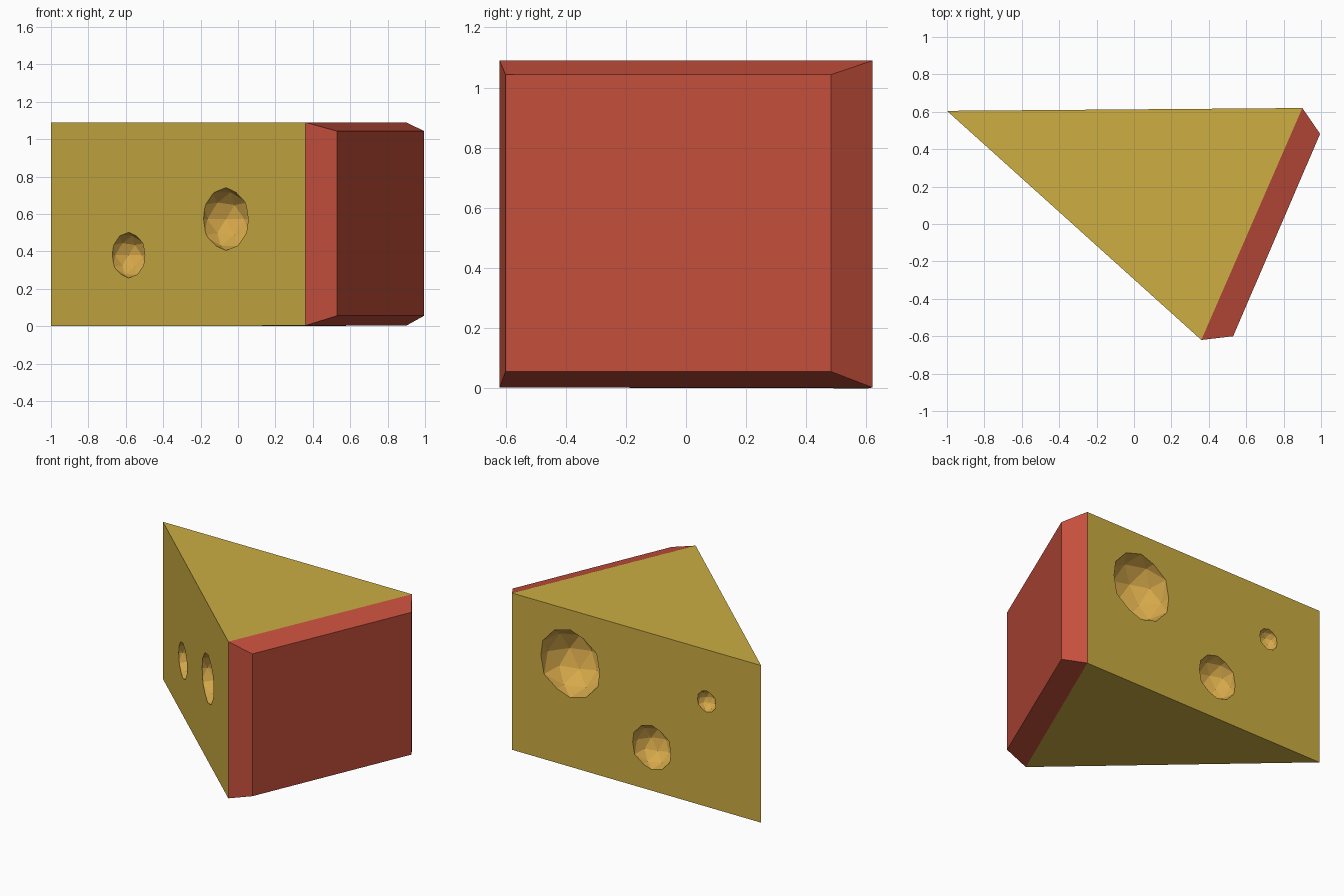
import bpy, bmesh
from mathutils import Vector

if "Cube" in bpy.data.objects:
    bpy.data.objects.remove(bpy.data.objects["Cube"])


def material(name, rgb):
    m = bpy.data.materials.new(name)
    m.diffuse_color = (*rgb, 1)
    m.use_nodes = True
    m.node_tree.nodes["Principled BSDF"].inputs["Base Color"].default_value = m.diffuse_color
    return m


yellow = material("cheese_yellow", (0.604, 0.42, 0.055))
orange = material("hole_orange", (0.67, 0.393, 0.069))
red = material("rind_red", (0.56, 0.078, 0.045))


def make_object(name, bm, *mats):
    bmesh.ops.recalc_face_normals(bm, faces=bm.faces)
    mesh = bpy.data.meshes.new(name)
    bm.to_mesh(mesh)
    bm.free()
    for m in mats:
        mesh.materials.append(m)
    ob = bpy.data.objects.new(name, mesh)
    bpy.context.collection.objects.link(ob)
    return ob


def loft(name, lower, upper, caps, *mats):
    """Join two matching rings with side faces; caps picks which ends to close."""
    bm = bmesh.new()
    a = [bm.verts.new(p) for p in lower]
    b = [bm.verts.new(p) for p in upper]
    n = len(a)
    for i in range(n):
        j = (i + 1) % n
        bm.faces.new((a[i], a[j], b[j], b[i]))
    if caps[0]:
        bm.faces.new(a[::-1])
    if caps[1]:
        bm.faces.new(b)
    return make_object(name, bm, *mats)


TIP, BACK, FRONT = Vector((-1, 0.605)), Vector((0.90, 0.62)), Vector((0.36, -0.62))
LOW, HIGH = 0.003, 1.09

# Triangular cheese body
corners = (TIP, FRONT, BACK)
wedge = loft("cheese_wedge", [(*c, 0.003 if c != TIP else 0.0) for c in corners],
             [(*c, HIGH) for c in corners], (True, True), yellow, orange)

# Bevelled rind on the wide end; its inner side is against the cheese
outer_front, outer_back = (0.53, -0.60), (0.995, 0.482)


def upright(p, q, z0, z1):
    return [(*p, z0), (*q, z0), (*q, z1), (*p, z1)]


rind = loft("rind", upright(FRONT, BACK, LOW, HIGH),
            upright(outer_front, outer_back, 0.056, 1.043), (False, True), red)
# orient the open shell outwards
bm = bmesh.new()
bm.from_mesh(rind.data)
centre = Vector((0.69, 0, 0.55))
for f in bm.faces:
    if f.normal.dot(f.calc_center_median() - centre) < 0:
        f.normal_flip()
bm.to_mesh(rind.data)
bm.free()

# Round holes centred on the two cut sides: side start, side end, x, z, radius
holes = [(TIP, FRONT, -0.585, 0.38, 0.122), (TIP, FRONT, -0.065, 0.573, 0.168),
         (TIP, BACK, 0.457, 0.717, 0.235), (TIP, BACK, -0.165, 0.30, 0.153),
         (TIP, BACK, -0.584, 0.73, 0.073)]
for start, end, x, z, r in holes:
    p = start.lerp(end, (x - start.x) / (end.x - start.x))
    bm = bmesh.new()
    bmesh.ops.create_icosphere(bm, subdivisions=2, radius=r)
    bmesh.ops.translate(bm, verts=bm.verts, vec=(p.x, p.y, z))
    cutter = make_object("hole_cutter", bm, orange)
    mod = wedge.modifiers.new("hole", 'BOOLEAN')
    mod.operation, mod.solver, mod.object = 'DIFFERENCE', 'EXACT', cutter
    mod.material_mode = 'TRANSFER'
    bpy.context.view_layer.objects.active = wedge
    bpy.ops.object.modifier_apply(modifier=mod.name)
    bpy.data.objects.remove(cutter)
